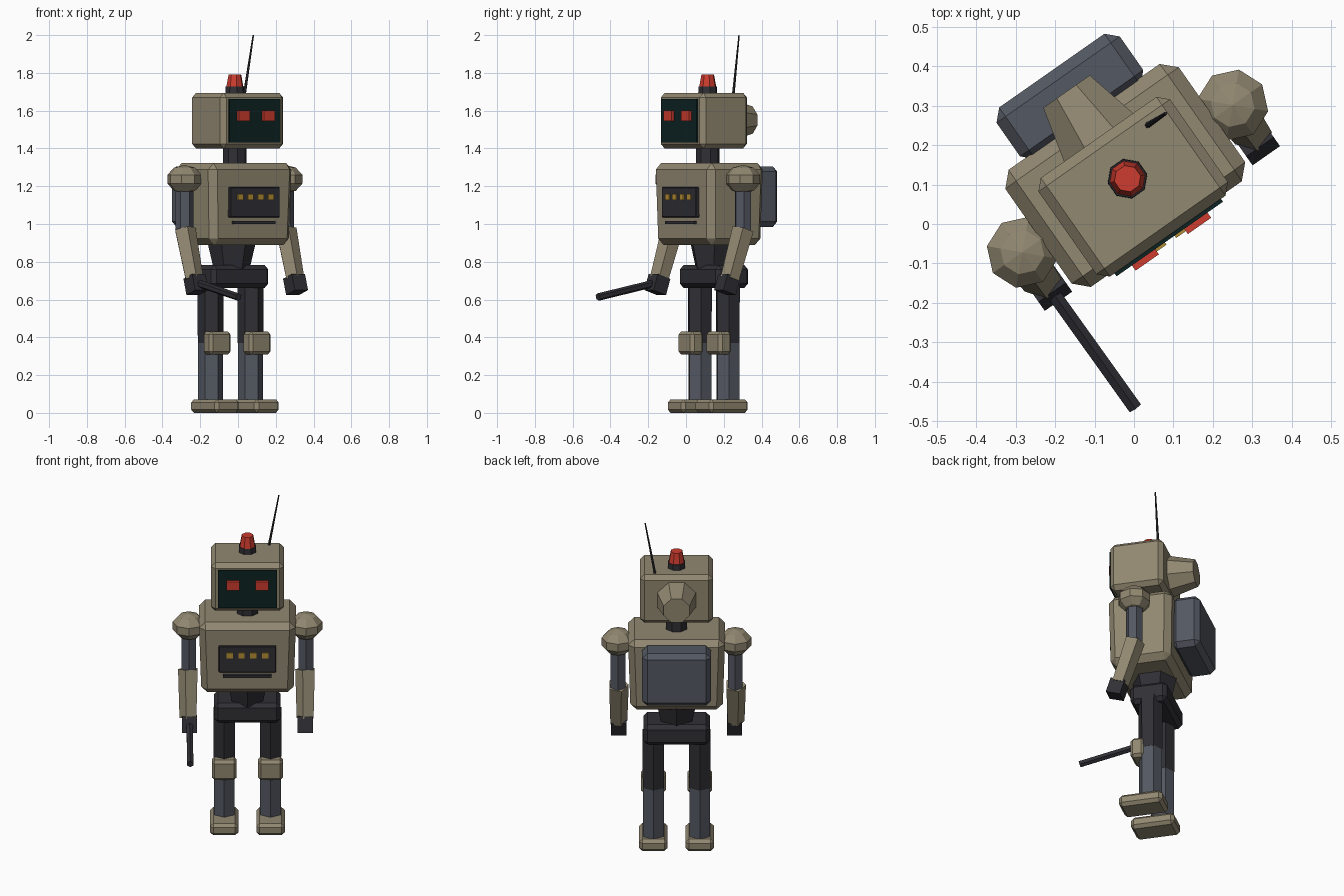
import bpy, bmesh, math
from mathutils import Matrix, Vector

if "Cube" in bpy.data.objects:
    bpy.data.objects.remove(bpy.data.objects["Cube"])

# The robot is turned 35 degrees; parts are built facing -y, then placed.
PLACE = Matrix.Translation((-0.0165, 0.115, 0)) @ Matrix.Rotation(math.radians(35), 4, 'Z')


def material(name, r, g, b):
    m = bpy.data.materials.new(name)
    m.diffuse_color = (r, g, b, 1)
    m.use_nodes = True
    m.node_tree.nodes["Principled BSDF"].inputs["Base Color"].default_value = m.diffuse_color
    return m


BEIGE = material("beige_paint", 0.285, 0.246, 0.165)
DARK = material("dark_metal", 0.030, 0.029, 0.036)
SLATE = material("slate_metal", 0.088, 0.098, 0.122)
RED = material("red_lamp", 0.61, 0.045, 0.028)
YELLOW = material("yellow_light", 0.46, 0.27, 0.035)
VISOR = material("visor_glass", 0.004, 0.016, 0.016)


def finish(bm, name, mat):
    bmesh.ops.recalc_face_normals(bm, faces=bm.faces)
    me = bpy.data.meshes.new(name)
    bm.to_mesh(me)
    bm.free()
    me.materials.append(mat)
    ob = bpy.data.objects.new(name, me)
    ob.matrix_world = PLACE
    bpy.context.collection.objects.link(ob)
    return ob


def box(name, mat, loc, size, bevel=0.0, tilt=0.0, taper=1.0):
    """Chamfered box; taper scales the bottom end."""
    bm = bmesh.new()
    bmesh.ops.create_cube(bm, size=1)
    for v in bm.verts:
        k = taper if v.co.z < 0 else 1
        v.co = Vector((v.co.x * size[0] * k, v.co.y * size[1] * k, v.co.z * size[2]))
    if bevel:
        bmesh.ops.bevel(bm, geom=bm.edges[:], offset=bevel, segments=1,
                        affect='EDGES', profile=0.5)
    bm.transform(Matrix.Translation(loc) @ Matrix.Rotation(math.radians(tilt), 4, 'X'))
    return finish(bm, name, mat)


def rod(name, mat, a, b, r1, r2, sides, turn=0.0):
    """Tapered prism from point a to point b."""
    a, b = Vector(a), Vector(b)
    d = b - a
    bm = bmesh.new()
    bmesh.ops.create_cone(bm, cap_ends=True, segments=sides, radius1=r1,
                          radius2=r2, depth=d.length)
    rot = Vector((0, 0, 1)).rotation_difference(d.normalized()).to_matrix().to_4x4()
    bm.transform(Matrix.Translation((a + b) / 2) @ rot
                 @ Matrix.Rotation(math.radians(turn), 4, 'Z'))
    return finish(bm, name, mat)


def ball(name, mat, loc, r, squash):
    bm = bmesh.new()
    bmesh.ops.create_uvsphere(bm, u_segments=8, v_segments=5, radius=r)
    bm.transform(Matrix.Translation(loc) @ Matrix.Diagonal((1, 1, squash, 1)))
    return finish(bm, name, mat)


# Head with visor, eyes, rear housing, beacon and aerial
box("head", BEIGE, (0, -0.025, 1.547), (0.408, 0.306, 0.295), 0.025)
box("visor", VISOR, (0, -0.181, 1.547), (0.33, 0.012, 0.23))
rod("rear_housing", BEIGE, (0, 0.12, 1.55), (0, 0.27, 1.55), 0.118, 0.078, 8, 22.5)
rod("beacon_base", DARK, (0, 0, 1.68), (0, 0, 1.727), 0.052, 0.05, 8, 22.5)
rod("beacon_lamp", RED, (0, 0, 1.727), (0, 0, 1.792), 0.046, 0.034, 8, 22.5)
rod("aerial", DARK, (0.118, 0.082, 1.68), (0.175, 0.08, 2.0), 0.008, 0.004, 6)
rod("neck", DARK, (0, 0, 1.31), (0, 0, 1.41), 0.064, 0.064, 8, 22.5)

# Torso with chest panel, lights, slot and backpack
box("torso", BEIGE, (0, 0.01, 1.105), (0.54, 0.365, 0.435), 0.035, taper=0.95)
box("chest_panel", DARK, (0, -0.172, 1.115), (0.32, 0.03, 0.16), 0.004)
for i in range(4):
    box(f"chest_light_{i + 1}", YELLOW, (-0.099 + 0.066 * i, -0.188, 1.143),
        (0.036, 0.012, 0.034))
box("chest_slot", DARK, (0, -0.172, 1.008), (0.27, 0.02, 0.016))
box("backpack", SLATE, (0, 0.255, 1.145), (0.382, 0.16, 0.32), 0.028)

# Waist and pelvis
rod("waist", DARK, (0, 0.03, 0.76), (0, 0.03, 0.91), 0.095, 0.13, 6)
box("pelvis", DARK, (0, 0.04, 0.722), (0.37, 0.21, 0.12), 0.022)

for side, s in (("right", -1), ("left", 1)):
    # Arms
    x = s * 0.326
    ball(side + "_shoulder", BEIGE, (x, 0, 1.237), 0.096, 0.79)
    rod(side + "_upper_arm", SLATE, (x, 0, 0.95), (x, 0, 1.2), 0.047, 0.047, 6)
    rod(side + "_forearm", BEIGE, (x, -0.085, 0.71), (x, 0.0, 0.97), 0.052, 0.06, 5, 90)
    box(side + "_hand", DARK, (s * 0.322, -0.1, 0.68), (0.085, 0.085, 0.09), tilt=-18)
    # Legs
    x = s * 0.129
    rod(side + "_thigh", DARK, (x, 0.04, 0.37), (x, 0.04, 0.7), 0.068, 0.07, 6)
    rod(side + "_shin", SLATE, (x, 0.04, 0.05), (x, 0.04, 0.37), 0.067, 0.067, 6)
    box(side + "_knee_pad", BEIGE, (x, -0.02, 0.37), (0.138, 0.08, 0.122), 0.016)
    box(side + "_foot", BEIGE, (x, 0.0, 0.036), (0.158, 0.25, 0.072), 0.018)
    # Eyes
    box(side + "_eye", RED, (s * 0.081, -0.192, 1.573), (0.072, 0.022, 0.054))

# Baton held in the right hand
rod("baton", DARK, (-0.322, -0.09, 0.692), (-0.318, -0.487, 0.613), 0.02, 0.02, 6)
